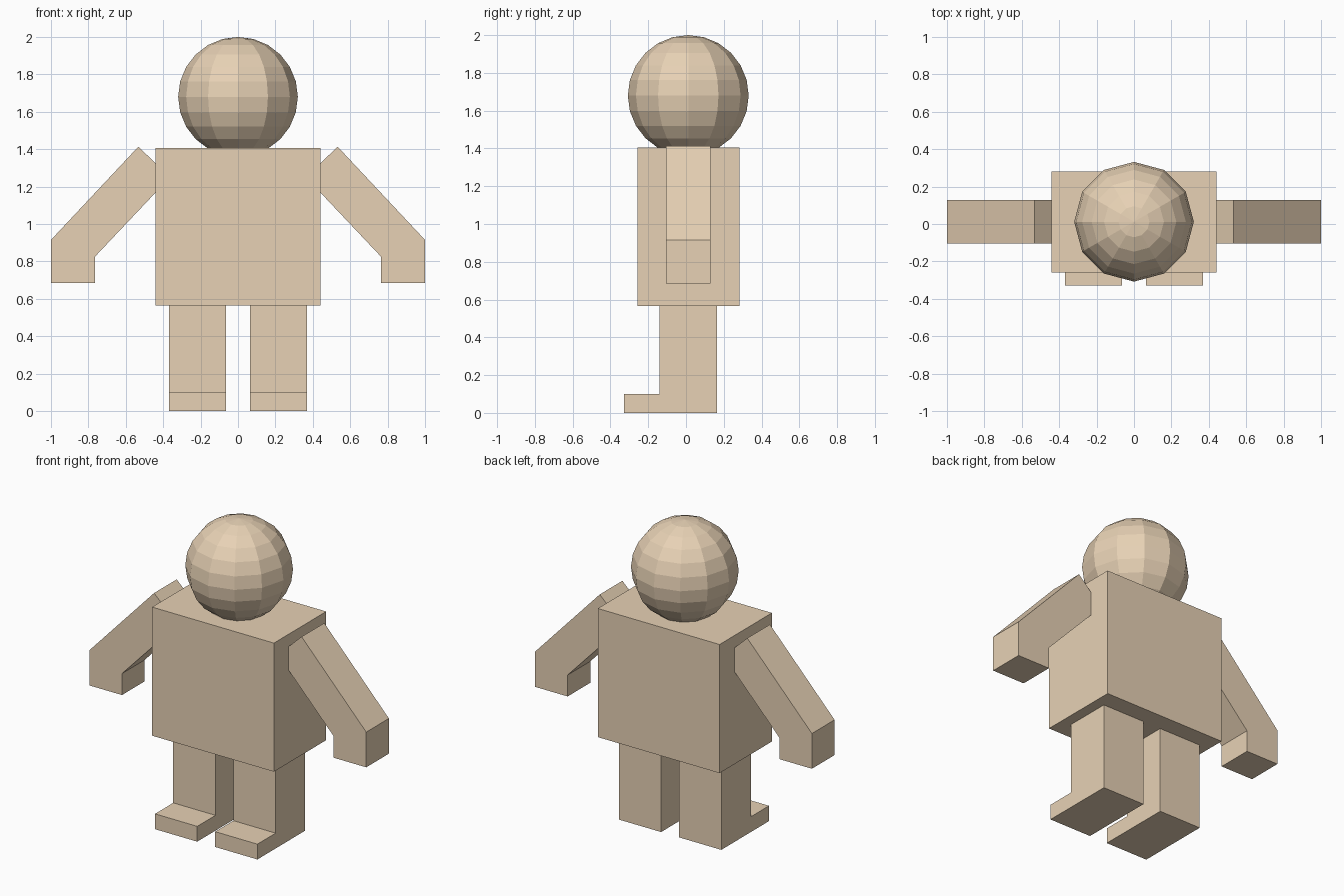
import bpy
import bmesh
from mathutils import Vector

if "Cube" in bpy.data.objects:
    bpy.data.objects.remove(bpy.data.objects["Cube"])

CY = 0.012  # shared depth centre of head, torso, arms and legs

skin = bpy.data.materials.new("skin_tan")
skin.diffuse_color = (0.80, 0.64, 0.46, 1)
skin.use_nodes = True
skin.node_tree.nodes["Principled BSDF"].inputs["Base Color"].default_value = skin.diffuse_color


def finish(name, bm, mirrored=False):
    bmesh.ops.recalc_face_normals(bm, faces=bm.faces)
    mesh = bpy.data.meshes.new(name)
    bm.to_mesh(mesh)
    bm.free()
    mesh.materials.append(skin)
    obj = bpy.data.objects.new(name, mesh)
    bpy.context.collection.objects.link(obj)
    if mirrored:
        obj.modifiers.new("mirror", 'MIRROR').use_axis[0] = True
    return obj


def extrude_profile(name, points, direction):
    """Closed outline pushed along a direction, mirrored across x = 0."""
    bm = bmesh.new()
    face = bm.faces.new([bm.verts.new(p) for p in points])
    new = bmesh.ops.extrude_face_region(bm, geom=[face], use_keep_orig=True)
    verts = [v for v in new["geom"] if isinstance(v, bmesh.types.BMVert)]
    bmesh.ops.translate(bm, verts=verts, vec=Vector(direction))
    return finish(name, bm, mirrored=True)


# Torso block
bm = bmesh.new()
bmesh.ops.create_cube(bm, size=1)
bmesh.ops.scale(bm, verts=bm.verts, vec=(0.88, 0.54, 0.84))
bmesh.ops.translate(bm, verts=bm.verts, vec=(0, CY, 0.985))
finish("torso", bm)

# Low-poly head, sunk a little into the torso
bm = bmesh.new()
bmesh.ops.create_uvsphere(bm, u_segments=12, v_segments=12, radius=0.32)
bmesh.ops.translate(bm, verts=bm.verts, vec=(0, CY, 1.68))
finish("head", bm)

# Arms: slanted upper arm bending into a vertical hand
arm = [(0.533, 1.413), (1.0, 0.915), (1.0, 0.685),
       (0.765, 0.685), (0.765, 0.825), (0.362, 1.251)]
extrude_profile("arms", [(x, CY - 0.117, z) for x, z in arm], (0, 0.234, 0))

# Legs: L-shaped side profile with the foot pointing forward
leg = [(-0.328, 0), (0.164, 0), (0.164, 0.57),
       (-0.14, 0.57), (-0.14, 0.10), (-0.328, 0.10)]
extrude_profile("legs", [(0.065, y, z) for y, z in leg], (0.305, 0, 0))
